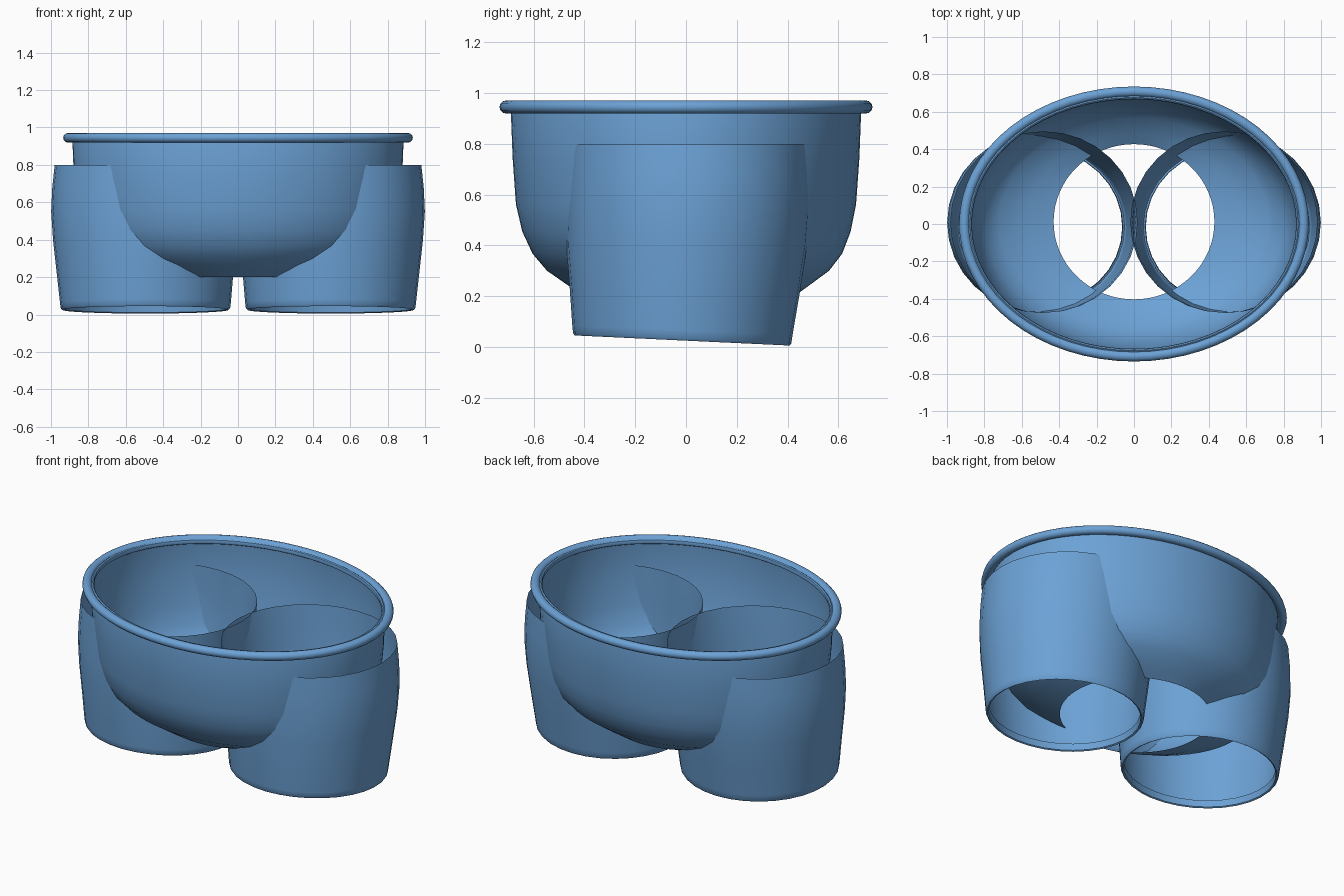
import bpy, bmesh, math

if "Cube" in bpy.data.objects:
    bpy.data.objects.remove(bpy.data.objects["Cube"])

blue = bpy.data.materials.new("soft_blue")
blue.diffuse_color = (0.15, 0.36, 0.67, 1)
blue.use_nodes = True
blue.node_tree.nodes["Principled BSDF"].inputs["Base Color"].default_value = blue.diffuse_color


def loft(name, rings, sides, closed=False):
    """Skin elliptical rings given as (cx, cy, z, rx, ry, tilt in y)."""
    bm = bmesh.new()
    loops = []
    for cx, cy, z, rx, ry, tilt in rings:
        loop = []
        for i in range(sides):
            a = 2 * math.pi * i / sides
            dy = ry * math.sin(a)
            loop.append(bm.verts.new((cx + rx * math.cos(a), cy + dy, z + tilt * dy)))
        loops.append(loop)
    pairs = list(zip(loops, loops[1:]))
    if closed:
        pairs.append((loops[-1], loops[0]))
    for lo, hi in pairs:
        for i in range(sides):
            j = (i + 1) % sides
            bm.faces.new((lo[i], lo[j], hi[j], hi[i]))
    mesh = bpy.data.meshes.new(name)
    bm.to_mesh(mesh)
    bm.free()
    mesh.materials.append(blue)
    obj = bpy.data.objects.new(name, mesh)
    bpy.context.collection.objects.link(obj)
    bpy.ops.object.select_all(action='DESELECT')
    obj.select_set(True)
    bpy.context.view_layer.objects.active = obj
    bpy.ops.object.shade_smooth_by_angle(angle=math.radians(40))
    return obj


# Bowl-shaped torso shell, open at the waist and underneath
torso = [(0.200, 0.43, 0.415), (0.237, 0.57, 0.468), (0.300, 0.72, 0.556),
         (0.367, 0.795, 0.61), (0.454, 0.835, 0.647), (0.560, 0.86, 0.67),
         (0.740, 0.878, 0.683), (0.920, 0.885, 0.69), (0.950, 0.88, 0.685)]
loft("torso", [(0, 0.012 * max(0, (0.5 - z) / 0.3), z, rx, ry, 0)
               for z, rx, ry in torso], 64)


# Rolled waistband and the thin inner seam beside it
def band(name, z, rx, ry, width, height, sections=12):
    rings = []
    for k in range(sections):
        a = 2 * math.pi * k / sections
        d = width * math.cos(a)
        rings.append((0, 0, z + height * math.sin(a), rx + d, ry + d, 0))
    loft(name, rings, 64, closed=True)


band("waistband", 0.945, 0.908, 0.708, 0.027, 0.026)
band("waist_seam", 0.945, 0.877, 0.677, 0.010, 0.016, 8)

# Tapered leg tubes with a rounded, slightly tilted hem: cx, cy, z, rx, ry, tilt
leg = [(0.495, -0.015, 0.070, 0.432, 0.412, -0.047),
       (0.495, -0.015, 0.030, 0.436, 0.416, -0.047),
       (0.495, -0.015, 0.025, 0.445, 0.424, -0.047),
       (0.495, -0.015, 0.034, 0.453, 0.430, -0.047),
       (0.495, -0.014, 0.065, 0.457, 0.434, -0.040),
       (0.497, -0.005, 0.220, 0.472, 0.453, -0.020),
       (0.499, 0.003, 0.400, 0.490, 0.475, 0),
       (0.499, 0.008, 0.550, 0.500, 0.483, 0),
       (0.492, 0.010, 0.680, 0.501, 0.485, 0),
       (0.480, 0.010, 0.800, 0.500, 0.485, 0)]
for side, label in ((-1, "left_leg"), (1, "right_leg")):
    loft(label, [(side * r[0],) + r[1:] for r in leg], 32)
